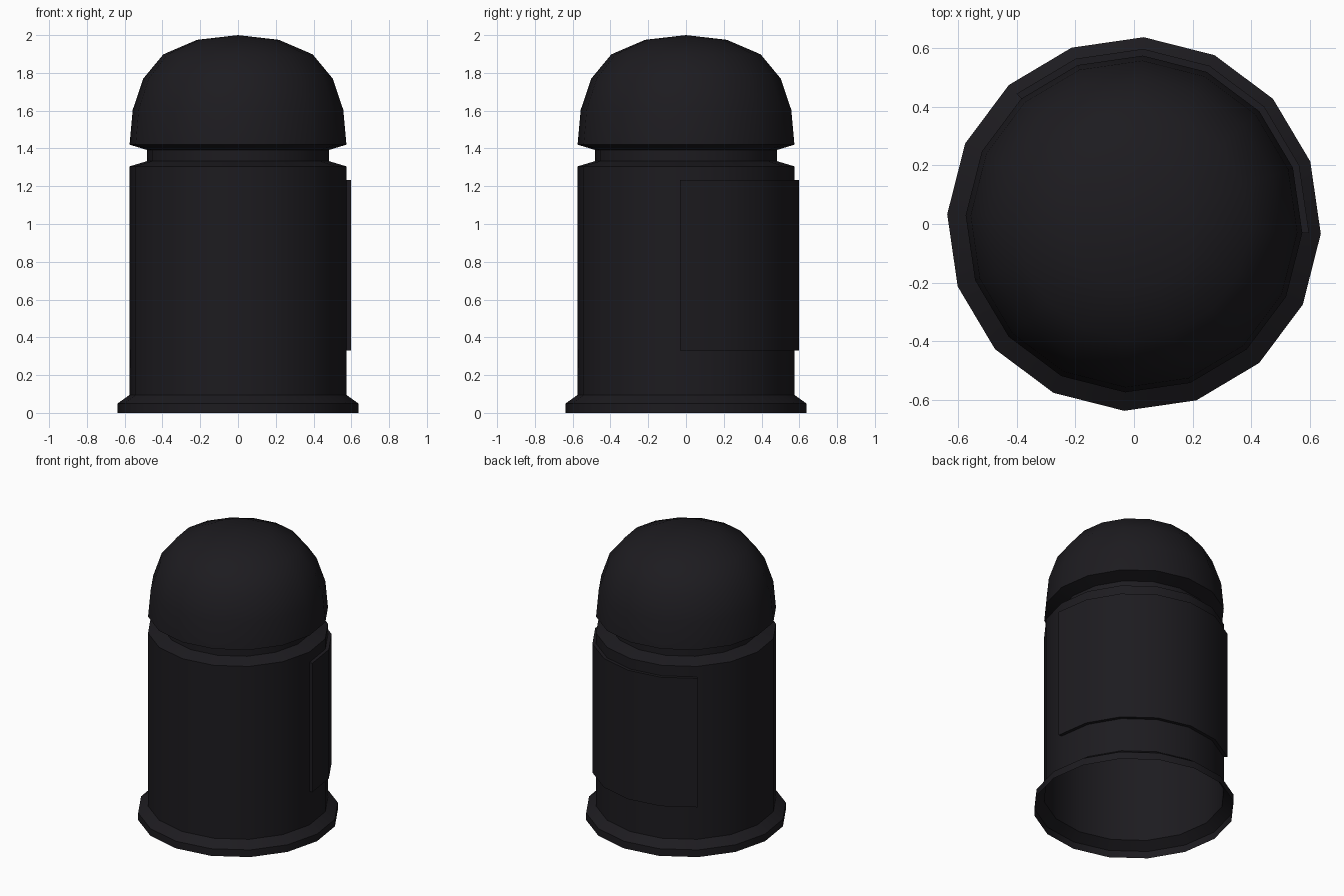
import bpy, bmesh, math

if "Cube" in bpy.data.objects:
    bpy.data.objects.remove(bpy.data.objects["Cube"])

SIDES = 16
STEP = 2 * math.pi / SIDES
START = math.radians(-3)

dark = bpy.data.materials.new("dark_paint")
dark.diffuse_color = (0.012, 0.011, 0.014, 1)
dark.use_nodes = True
dark.node_tree.nodes["Principled BSDF"].inputs["Base Color"].default_value = dark.diffuse_color


def finish(name, bm, recalc=True):
    if recalc:
        bmesh.ops.recalc_face_normals(bm, faces=bm.faces)
    mesh = bpy.data.meshes.new(name)
    bm.to_mesh(mesh)
    bm.free()
    mesh.materials.append(dark)
    ob = bpy.data.objects.new(name, mesh)
    bpy.context.collection.objects.link(ob)
    bpy.ops.object.select_all(action='DESELECT')
    ob.select_set(True)
    bpy.context.view_layer.objects.active = ob
    bpy.ops.object.shade_smooth_by_angle(angle=math.radians(30))
    return ob


def ring(bm, r, z, count=SIDES):
    return [bm.verts.new((r * math.cos(START + i * STEP),
                          r * math.sin(START + i * STEP), z)) for i in range(count)]


def lathe(name, profile):
    """Revolve (radius, height) points; a zero radius closes to a tip."""
    bm = bmesh.new()
    prev = None
    for r, z in profile:
        cur = ring(bm, r, z) if r > 0 else [bm.verts.new((0, 0, z))] * SIDES
        if prev:
            for i in range(SIDES):
                j = (i + 1) % SIDES
                quad = [prev[i], prev[j], cur[j], cur[i]]
                bm.faces.new(list(dict.fromkeys(quad)))
        prev = cur
    return finish(name, bm, recalc=False)


def curved_panel(name, r_in, r_out, z0, z1, segments):
    """Thin closed panel wrapped round the body."""
    bm = bmesh.new()
    loops = [ring(bm, r, z, segments + 1)
             for r, z in ((r_in, z0), (r_out, z0), (r_out, z1), (r_in, z1))]
    # outer skin plus bottom and top lips
    for a, b in zip(loops, loops[1:]):
        for i in range(segments):
            bm.faces.new((a[i], a[i + 1], b[i + 1], b[i]))
    # end caps
    bm.faces.new([l[0] for l in loops])
    bm.faces.new([l[-1] for l in reversed(loops)])
    return finish(name, bm, recalc=False)


# open-bottomed body: flared foot, straight wall, recessed neck
lathe("body", [(0.638, 0), (0.638, 0.05), (0.575, 0.095), (0.575, 1.305),
               (0.482, 1.333), (0.482, 1.392), (0.575, 1.42)])

# domed lid
lathe("dome_lid", [(0.575, 1.42), (0.558, 1.605), (0.502, 1.77),
                   (0.396, 1.898), (0.217, 1.975), (0, 2.0)])

# wraparound access door on the back right
curved_panel("access_door", 0.574, 0.598, 0.33, 1.232, 6)
